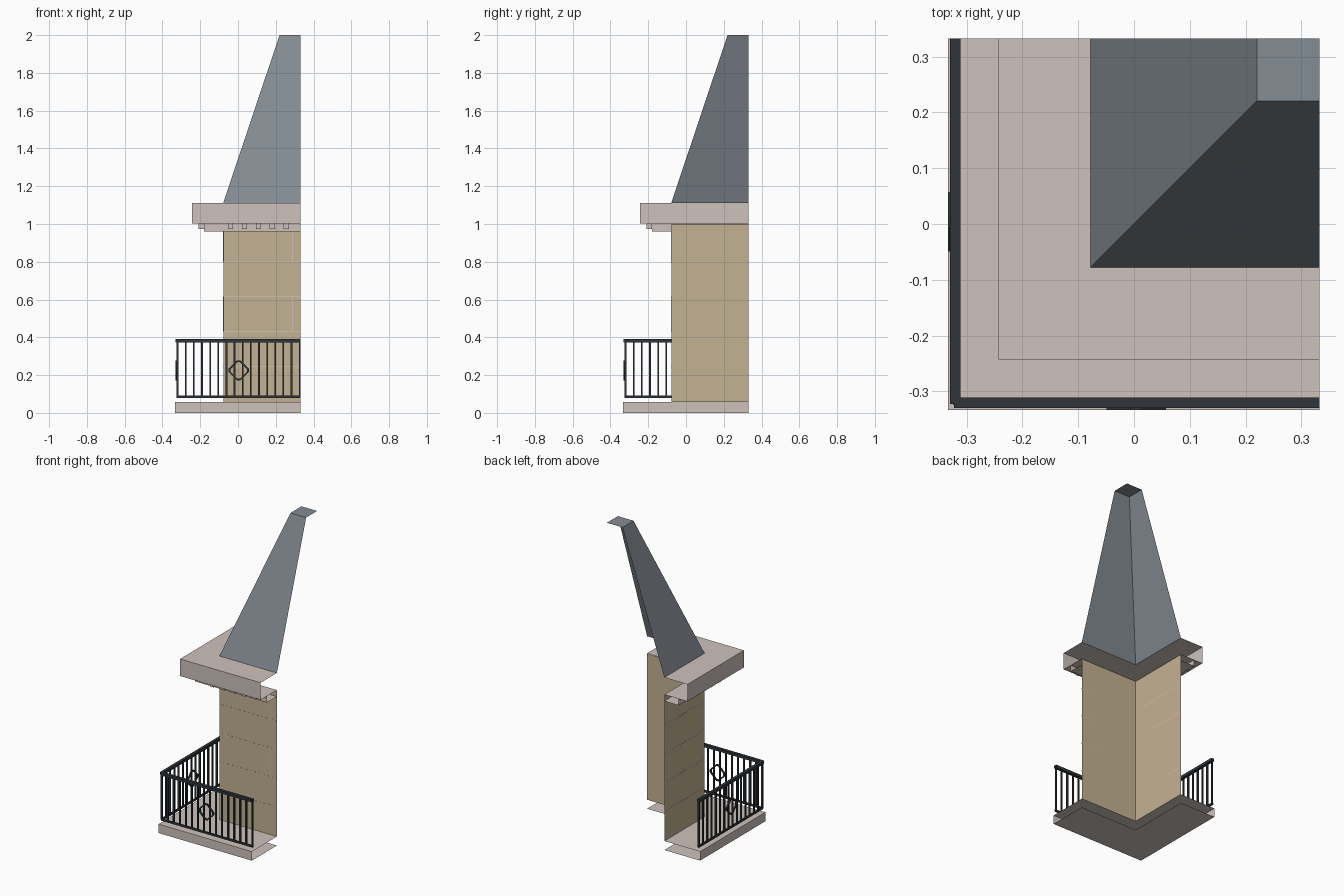
import bpy, bmesh, math
from mathutils import Matrix

if "Cube" in bpy.data.objects:
    bpy.data.objects.remove(bpy.data.objects["Cube"], do_unlink=True)

H = 0.332       # open edges of the corner piece
WALL = -0.078   # wall plane


def material(name, rgb):
    lin = [((c / 255 + 0.055) / 1.055) ** 2.4 for c in rgb] + [1.0]
    m = bpy.data.materials.new(name)
    m.use_nodes = True
    m.diffuse_color = lin
    m.node_tree.nodes["Principled BSDF"].inputs["Base Color"].default_value = lin
    return m


STONE = material("pale stone", (206, 194, 188))
TAN = material("tan wall", (196, 178, 147))
JOINT = material("light mortar", (207, 194, 178))
SLATE = material("slate grey", (132, 140, 147))
IRON = material("dark iron", (48, 53, 58))


def finish(name, bm, mat):
    me = bpy.data.meshes.new(name)
    bm.to_mesh(me)
    bm.free()
    me.materials.append(mat)
    ob = bpy.data.objects.new(name, me)
    bpy.context.collection.objects.link(ob)
    return ob


def corner_sweep(name, profile, mat):
    """Sweep (offset, z) points around the corner, leaving the ends open."""
    bm = bmesh.new()
    rows = [[bm.verts.new(p) for p in ((H, d, z), (d, d, z), (d, H, z))]
            for d, z in profile]
    for r, s in zip(rows, rows[1:]):
        for i in (0, 1):
            bm.faces.new((r[i], r[i + 1], s[i + 1], s[i]))
    bmesh.ops.remove_doubles(bm, verts=bm.verts, dist=1e-5)
    return finish(name, bm, mat)


def boxes(name, spans, mat):
    """Boxes on the front side, repeated with x and y swapped."""
    bm = bmesh.new()
    for x0, x1, y0, y1, z0, z1 in spans:
        for a0, a1, b0, b1 in ((x0, x1, y0, y1), (y0, y1, x0, x1)):
            m = (Matrix.Translation(((a0 + a1) / 2, (b0 + b1) / 2, (z0 + z1) / 2))
                 @ Matrix.Diagonal((a1 - a0, b1 - b0, z1 - z0, 1)))
            bmesh.ops.create_cube(bm, size=1, matrix=m)
    return finish(name, bm, mat)


# Main shells
corner_sweep("balcony_slab", [(WALL, .058), (-.333, .058), (-.333, 0), (WALL, 0)], STONE)
corner_sweep("tower_wall", [(WALL, 1.0), (WALL, .058)], TAN)
corner_sweep("cornice", [(WALL, 1.112), (-.243, 1.112), (-.243, 1.002), (WALL, 1.002)], STONE)
corner_sweep("cornice_band", [(-.18, 1.002), (-.18, .96), (WALL, .96)], STONE)
corner_sweep("spire", [(H, 2.0), (.22, 2.0), (WALL, 1.112)], SLATE)

# Dentils under the cornice
boxes("dentils", [(x - .014, x + .014, -.21, -.18, .974, 1.002)
                  for x in (-.04 + .074 * i for i in range(5))], STONE)

# Mortar joints: courses, and one upright joint in every second course
T = .0025
y0, y1 = WALL - .001, WALL
joints = [(WALL, H, y0, y1, z - T, z + T) for z in (.245, .43, .615, .80)]
joints += [(.288 - T, .288 + T, y0, y1, a, b) for a, b in ((.43, .615), (.80, .96))]
boxes("mortar_joints", joints, JOINT)

# Railing
boxes("top_rail", [(-.322, H, -.33, -.311, .373, .391)], IRON)
boxes("bottom_rail", [(-.322, H, -.325, -.315, .08, .092)], IRON)
boxes("balusters", [(x - .0045, x + .0045, -.3245, -.3155, .085, .38)
                    for x in (-.32 + .0431 * i for i in range(16))], IRON)

# Diamond ornaments with clipped corners
bm = bmesh.new()
octagon = []
for i in range(4):
    a = math.pi / 2 * i
    for s in (-.009, .009):
        octagon.append((.053 * math.cos(a) - s * math.sin(a),
                        .053 * math.sin(a) + s * math.cos(a)))
for swap in (False, True):
    loops = []
    for k, y in ((1, -.332), (1, -.323), (.82, -.323), (.82, -.332)):
        loop = []
        for u, v in octagon:
            x = .004 + u * k
            p = (y, x) if swap else (x, y)
            loop.append(bm.verts.new((*p, .225 + v * k)))
        loops.append(loop)
    for j in range(4):
        r, s = loops[j], loops[(j + 1) % 4]
        for i in range(8):
            n = (i + 1) % 8
            bm.faces.new((r[i], r[n], s[n], s[i]))
bmesh.ops.recalc_face_normals(bm, faces=bm.faces)
finish("diamond_ornaments", bm, IRON)
